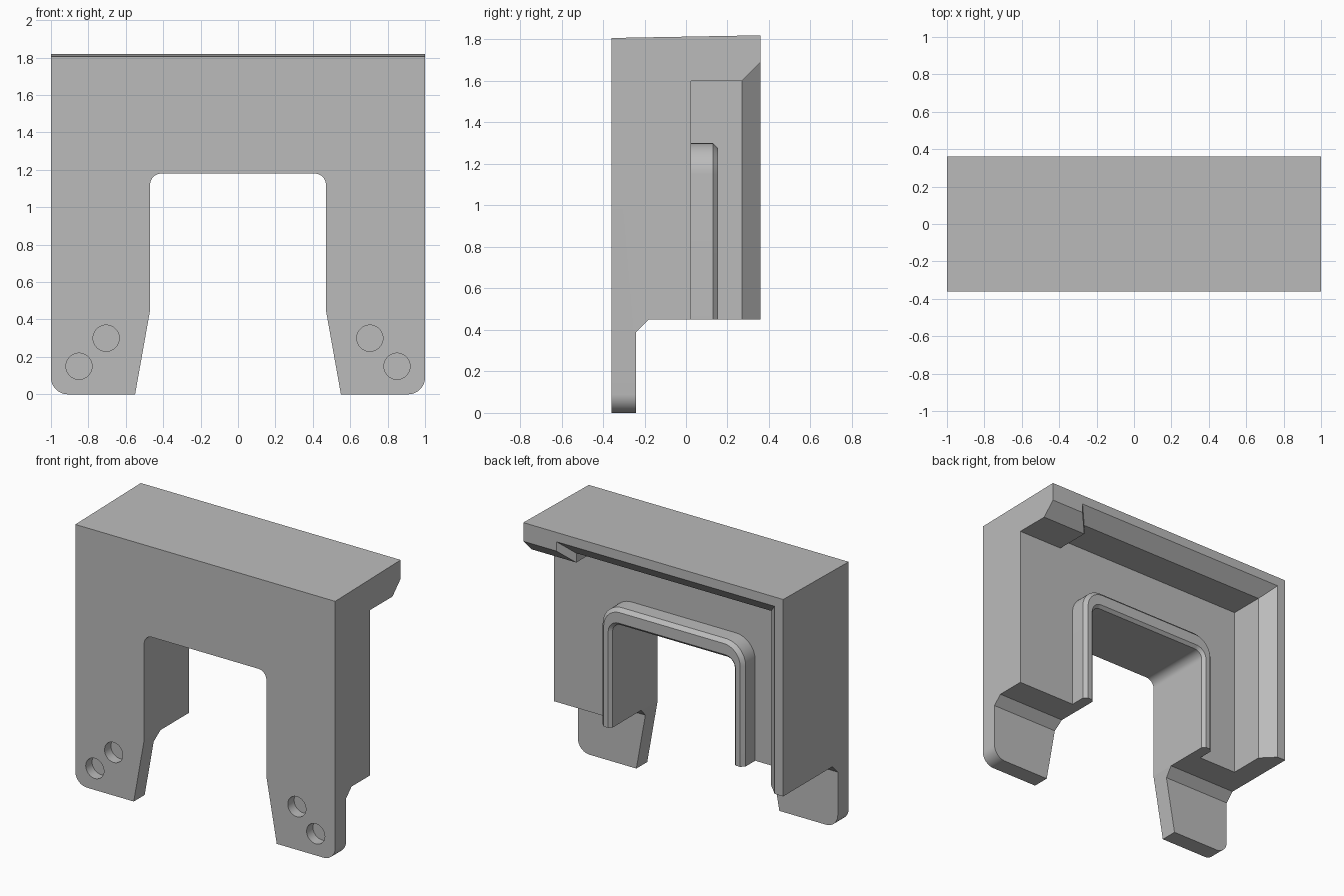
import bpy
import bmesh
from math import sin, cos, pi, radians

if "Cube" in bpy.data.objects:
    bpy.data.objects.remove(bpy.data.objects["Cube"], do_unlink=True)

grey = bpy.data.materials.new("plain_grey")
grey.use_nodes = True
grey.diffuse_color = (0.5, 0.5, 0.5, 1)
grey.node_tree.nodes["Principled BSDF"].inputs["Base Color"].default_value = (0.5, 0.5, 0.5, 1)


def loft(name, rings, axis="y"):
    """Closed solid through rings of (position along axis, 2D points)."""
    bm = bmesh.new()
    loops = []
    for pos, pts in rings:
        loops.append([bm.verts.new((a, pos, b) if axis == "y" else (pos, a, b)) for a, b in pts])
    for lo, hi in zip(loops, loops[1:]):
        n = len(lo)
        for i in range(n):
            j = (i + 1) % n
            bm.faces.new((lo[i], lo[j], hi[j], hi[i]))
    bm.faces.new(loops[0])
    bm.faces.new(loops[-1])
    bmesh.ops.recalc_face_normals(bm, faces=bm.faces)
    mesh = bpy.data.meshes.new(name)
    bm.to_mesh(mesh)
    bm.free()
    obj = bpy.data.objects.new(name, mesh)
    mesh.materials.append(grey)
    bpy.context.collection.objects.link(obj)
    return obj


def arc(cx, cz, r, start, sweep=pi / 2, steps=12):
    return [(cx + r * cos(start + sweep * i / steps), cz + r * sin(start + sweep * i / steps))
            for i in range(steps + 1)]


def arch(w, top, r, feet):
    """Round-cornered arch outline; feet are right-hand points, bottom up."""
    return (feet + arc(w - r, top - r, r, 0) + arc(r - w, top - r, r, pi / 2)
            + [(-x, z) for x, z in reversed(feet)])


def outline(top, r=0.09):
    return [(1, top), (-1, top)] + arc(r - 1, r, r, pi) + arc(1 - r, r, r, 1.5 * pi)


def recess(d):
    """Back recess outline grown outwards by d."""
    return [(-0.845 - d, 0.1), (-0.845 - d, 1.665 + d), (0.655 + d, 1.665 + d),
            (0.655 + d, 1.6 + d), (1.2, 1.6 + d), (1.2, 0.1)]


def combine(target, tool, operation="DIFFERENCE"):
    mod = target.modifiers.new("cut", "BOOLEAN")
    mod.operation = operation
    mod.solver = "EXACT"
    mod.object = tool
    bpy.context.view_layer.objects.active = target
    bpy.ops.object.modifier_apply(modifier=mod.name)
    bpy.data.objects.remove(tool, do_unlink=True)


# Body block with a slightly sloping top and rounded lower corners
body = loft("bracket_body", [(-0.36, outline(1.807)), (0.36, outline(1.82))])

# Back recess leaving a top lip, a side wall and a small corner tab
combine(body, loft("recess_cutter", [(0.025, recess(0)), (0.27, recess(0)), (0.4, recess(0.13))]))

# Raised rim around the opening
rim = loft("opening_rim", [
    (0, arch(0.55, 1.3, 0.15, [(0.55, 0.3)])),
    (0.13, arch(0.55, 1.3, 0.15, [(0.55, 0.3)])),
    (0.155, arch(0.525, 1.275, 0.125, [(0.525, 0.3)]))])
combine(body, rim, "UNION")

# Underside step leaving thin legs at the front
step = [(-0.24, -0.1), (-0.24, 0.39), (-0.18, 0.45), (0.5, 0.45), (0.5, -0.1)]
combine(body, loft("step_cutter", [(-1.2, step), (1.2, step)], "x"))

# Central opening with flared feet and a chamfered back edge
gap = arch(0.47, 1.18, 0.06, [(0.568, -0.1), (0.47, 0.45)])
wide = arch(0.51, 1.22, 0.1, [(0.608, -0.1), (0.51, 0.45)])
combine(body, loft("opening_cutter", [(-0.5, gap), (0.135, gap), (0.175, wide)]))

# Blind round holes in the legs
for side in (-1, 1):
    for x, z in ((0.85, 0.15), (0.705, 0.3)):
        circle = arc(side * x, z, 0.07, 0, 2 * pi, 48)[:-1]
        combine(body, loft("hole_cutter", [(-0.5, circle), (-0.29, circle)]))

# Smooth only the rounded parts
bpy.ops.object.select_all(action="DESELECT")
body.select_set(True)
bpy.context.view_layer.objects.active = body
bpy.ops.object.shade_smooth_by_angle(angle=radians(9))
